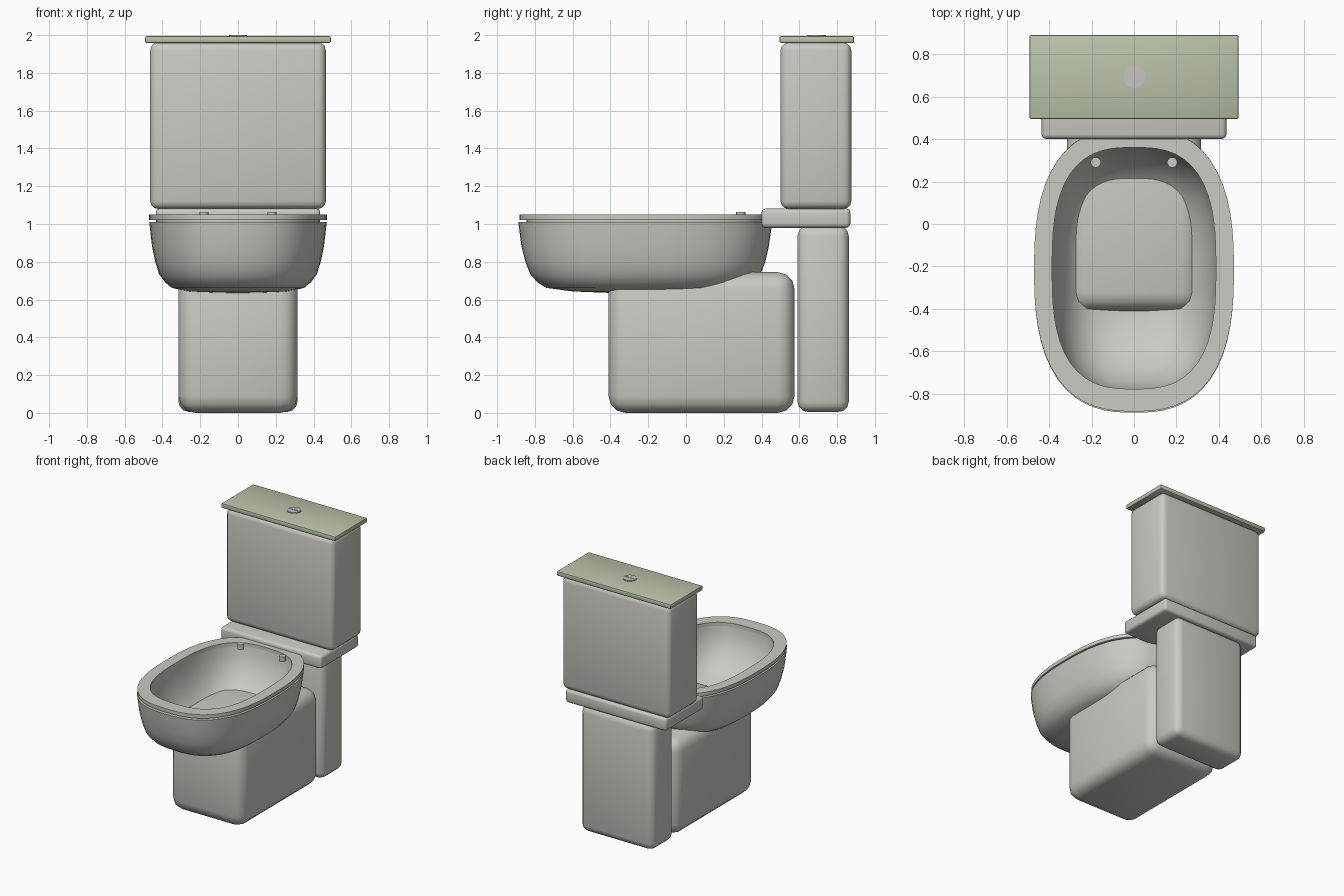
import bpy, bmesh, math
from mathutils import Vector

if "Cube" in bpy.data.objects:
    bpy.data.objects.remove(bpy.data.objects["Cube"])


def material(name, rgb):
    m = bpy.data.materials.new(name)
    m.diffuse_color = (*rgb, 1)
    m.use_nodes = True
    m.node_tree.nodes["Principled BSDF"].inputs["Base Color"].default_value = m.diffuse_color
    return m


CERAMIC = material("warm_grey_ceramic", (0.60, 0.585, 0.54))
GREEN = material("pale_green", (0.49, 0.55, 0.405))
METAL = material("button_grey", (0.58, 0.55, 0.54))


def finish(name, bm, mat, angle=40):
    bmesh.ops.recalc_face_normals(bm, faces=bm.faces)
    me = bpy.data.meshes.new(name)
    bm.to_mesh(me)
    bm.free()
    me.materials.append(mat)
    ob = bpy.data.objects.new(name, me)
    bpy.context.collection.objects.link(ob)
    bpy.ops.object.select_all(action='DESELECT')
    bpy.context.view_layer.objects.active = ob
    ob.select_set(True)
    bpy.ops.object.shade_smooth_by_angle(angle=math.radians(angle))
    return ob


def rounded_box(name, half_x, y, z, bevel, mat, segments=3):
    bm = bmesh.new()
    bmesh.ops.create_cube(bm, size=1)
    for v in bm.verts:
        v.co = Vector((v.co.x * 2 * half_x,
                       y[0] + (v.co.y + 0.5) * (y[1] - y[0]),
                       z[0] + (v.co.z + 0.5) * (z[1] - z[0])))
    bmesh.ops.bevel(bm, geom=bm.edges[:], offset=bevel, segments=segments,
                    profile=0.5, affect='EDGES')
    return finish(name, bm, mat)


def oval(bm, z, half_x, front, back, n, count=64):
    """Ring of vertices on a squarish oval."""
    cy, hy = (front + back) / 2, (back - front) / 2
    ring = []
    for i in range(count):
        a = 2 * math.pi * i / count
        c, s = math.cos(a), math.sin(a)
        r = (abs(c) ** n + abs(s) ** n) ** (-1 / n)
        ring.append(bm.verts.new((half_x * r * c, cy + hy * r * s, z)))
    return ring


def loft(name, sections, mat, closed=False):
    bm = bmesh.new()
    rings = [oval(bm, *s) for s in sections]
    pairs = list(zip(rings, rings[1:]))
    if closed:
        pairs.append((rings[-1], rings[0]))
    for a, b in pairs:
        for i in range(len(a)):
            j = (i + 1) % len(a)
            bm.faces.new((a[i], a[j], b[j], b[i]))
    if not closed:
        bm.faces.new(rings[0])
        bm.faces.new(rings[-1])
    return finish(name, bm, mat)


def disc(name, x, y, z, radius, mat):
    bm = bmesh.new()
    bmesh.ops.create_cone(bm, cap_ends=True, segments=32, radius1=radius,
                          radius2=radius, depth=z[1] - z[0])
    bmesh.ops.translate(bm, verts=bm.verts, vec=(x, y, (z[0] + z[1]) / 2))
    return finish(name, bm, mat)


# Floor blocks, shelf and tank
rounded_box("pedestal", 0.315, (-0.41, 0.575), (0.0, 0.745), 0.09, CERAMIC)
rounded_box("rear_column", 0.315, (0.59, 0.862), (0.005, 0.99), 0.055, CERAMIC)
rounded_box("tank_shelf", 0.435, (0.40, 0.87), (0.98, 1.082), 0.022, CERAMIC)
rounded_box("tank", 0.465, (0.50, 0.875), (1.08, 1.96), 0.042, CERAMIC)
rounded_box("tank_lid", 0.492, (0.495, 0.89), (1.958, 1.994), 0.008, GREEN, 2)

# Bowl: outer shell from the underside up, over the rim, then down inside
loft("bowl", [
    (0.636, 0.14, -0.42, 0.00, 2.6),
    (0.643, 0.27, -0.60, 0.16, 2.6),
    (0.662, 0.35, -0.74, 0.29, 2.6),
    (0.690, 0.385, -0.785, 0.345, 2.6),
    (0.735, 0.418, -0.825, 0.395, 2.6),
    (0.800, 0.438, -0.850, 0.420, 2.6),
    (0.880, 0.455, -0.871, 0.438, 2.6),
    (1.010, 0.470, -0.888, 0.457, 2.6),
    (1.010, 0.435, -0.845, 0.420, 2.6),
    (1.023, 0.435, -0.845, 0.420, 2.6),
    (1.023, 0.386, -0.778, 0.360, 2.8),
    (0.960, 0.380, -0.770, 0.350, 2.8),
    (0.880, 0.362, -0.740, 0.322, 2.8),
    (0.800, 0.328, -0.685, 0.270, 2.9),
    (0.735, 0.282, -0.610, 0.205, 3.0),
    (0.690, 0.225, -0.520, 0.125, 3.0),
    (0.660, 0.120, -0.420, 0.000, 3.0),
], CERAMIC)

# Seat ring
loft("seat", [
    (1.022, 0.470, -0.882, 0.455, 2.6),
    (1.050, 0.470, -0.882, 0.455, 2.6),
    (1.050, 0.385, -0.776, 0.360, 2.8),
    (1.022, 0.385, -0.776, 0.360, 2.8),
], CERAMIC, closed=True)

# Seat pegs
for side, label in ((-1, "left"), (1, "right")):
    disc(label + "_seat_peg", side * 0.18, 0.29, (1.025, 1.064), 0.024, CERAMIC)

# Split flush button: base disc with two half caps
disc("button_base", 0, 0.692, (1.985, 1.996), 0.052, METAL)
for side, label in ((-1, "front"), (1, "back")):
    bm = bmesh.new()
    arc = [(0.048 * math.cos(math.pi * i / 16),
            0.692 + side * (0.002 + 0.046 * math.sin(math.pi * i / 16)))
           for i in range(17)]
    face = bm.faces.new([bm.verts.new((x, y, 1.994)) for x, y in arc])
    top = bmesh.ops.extrude_face_region(bm, geom=[face])["geom"]
    bmesh.ops.translate(bm, vec=(0, 0, 0.006),
                        verts=[g for g in top if isinstance(g, bmesh.types.BMVert)])
    finish(label + "_button_half", bm, METAL)
